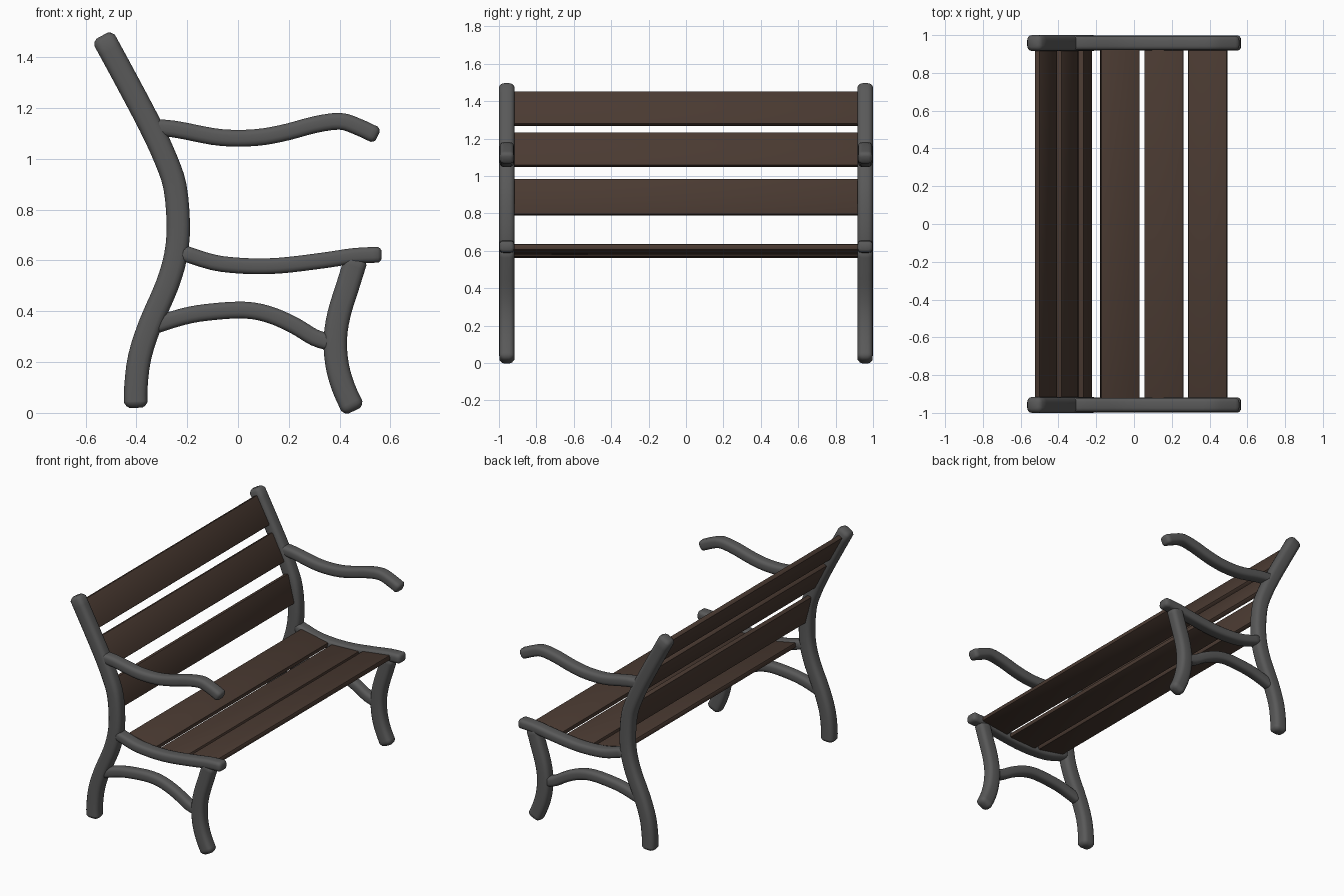
import bpy, bmesh, math
from mathutils import Vector

if "Cube" in bpy.data.objects:
    bpy.data.objects.remove(bpy.data.objects["Cube"])


def material(name, rgb):
    m = bpy.data.materials.new(name)
    m.diffuse_color = (*rgb, 1)
    m.use_nodes = True
    m.node_tree.nodes["Principled BSDF"].inputs["Base Color"].default_value = m.diffuse_color
    return m


IRON = material("dark_grey_iron", (0.1, 0.1, 0.1))
WOOD = material("dark_brown_wood", (0.068, 0.042, 0.031))


def finish(bm, name, mat):
    bmesh.ops.recalc_face_normals(bm, faces=bm.faces[:])
    mesh = bpy.data.meshes.new(name)
    bm.to_mesh(mesh)
    bm.free()
    mesh.materials.append(mat)
    ob = bpy.data.objects.new(name, mesh)
    bpy.context.collection.objects.link(ob)
    bpy.context.view_layer.objects.active = ob
    ob.select_set(True)
    bpy.ops.object.shade_smooth_by_angle(angle=math.radians(40))
    ob.select_set(False)
    return ob


def smooth_path(pts, steps=3):
    """Catmull-Rom curve through (x, z) points."""
    p = [Vector(q) for q in pts]
    p = [2 * p[0] - p[1]] + p + [2 * p[-1] - p[-2]]
    out = []
    for a, b, c, d in zip(p, p[1:], p[2:], p[3:]):
        for i in range(steps):
            t = i / steps
            out.append(0.5 * (2 * b + (c - a) * t + (2 * a - 5 * b + 4 * c - d) * t * t
                              + (3 * b - a - 3 * c + d) * t ** 3))
    return out + [p[-2]]


def section(w, h, r):
    """Rounded rectangle, w and h are half sizes."""
    out = []
    for k, (sx, sy) in enumerate([(1, 1), (-1, 1), (-1, -1), (1, -1)]):
        for j in range(4):
            a = math.radians(90 * k + 30 * j)
            out.append((sx * (w - r) + r * math.cos(a), sy * (h - r) + r * math.sin(a)))
    return out


def cast_bar(name, pts, half, depth, y):
    """Sweep a rounded bar along a path in the xz plane, with rounded ends."""
    path = smooth_path(pts)
    n = len(path)
    tans = [(path[min(i + 1, n - 1)] - path[max(i - 1, 0)]).normalized() for i in range(n)]
    cap = half * 0.45
    stations = [(path[0], tans[0], half * 0.45), (path[0] + tans[0] * cap * 0.35, tans[0], half * 0.2)]
    inner = [(q, t, 0) for q, t in zip(path, tans)
             if (q - path[0]).length > cap and (q - path[-1]).length > cap]
    stations += [(path[0] + tans[0] * cap, tans[0], 0)] + inner
    stations += [(path[-1] - tans[-1] * cap, tans[-1], 0),
                 (path[-1] - tans[-1] * cap * 0.35, tans[-1], half * 0.2),
                 (path[-1], tans[-1], half * 0.45)]
    bm = bmesh.new()
    rings = []
    for q, t, inset in stations:
        normal = Vector((-t.y, t.x))
        ring = []
        for u, v in section(half, depth, min(half, depth) * 0.65):
            u *= (half - inset) / half
            v *= (depth - inset) / depth
            c = q + normal * u
            ring.append(bm.verts.new((c.x, y + v, c.y)))
        rings.append(ring)
    m = len(rings[0])
    for a, b in zip(rings, rings[1:]):
        for i in range(m):
            bm.faces.new((a[i], a[(i + 1) % m], b[(i + 1) % m], b[i]))
    bm.faces.new(rings[0])
    bm.faces.new(rings[-1])
    finish(bm, name, IRON)


# Cast side frames: name, half thickness, half depth, centre line (x, z)
BARS = [
    ("back_post", 0.046, 0.042,
     [(-0.402, 0.02), (-0.402, 0.1), (-0.387, 0.22), (-0.345, 0.35), (-0.28, 0.5), (-0.245, 0.62),
      (-0.235, 0.74), (-0.248, 0.89), (-0.285, 1.0), (-0.345, 1.13), (-0.44, 1.31), (-0.535, 1.485)]),
    ("front_leg", 0.046, 0.040,
     [(0.468, 0.615), (0.432, 0.5), (0.398, 0.39), (0.383, 0.29), (0.39, 0.19), (0.415, 0.1), (0.457, 0.008)]),
    ("seat_rail", 0.031, 0.040,
     [(-0.23, 0.634), (-0.1, 0.593), (0.0, 0.58), (0.1, 0.577), (0.2, 0.583), (0.35, 0.602),
      (0.46, 0.618), (0.565, 0.623)]),
    ("armrest", 0.033, 0.038,
     [(-0.36, 1.125), (-0.25, 1.117), (-0.1, 1.088), (0.0, 1.081), (0.1, 1.087), (0.2, 1.107),
      (0.3, 1.134), (0.4, 1.148), (0.47, 1.127), (0.55, 1.09)]),
    ("stretcher", 0.033, 0.034,
     [(-0.35, 0.337), (-0.22, 0.378), (-0.12, 0.396), (0.02, 0.405), (0.12, 0.388), (0.22, 0.345),
      (0.3, 0.297), (0.37, 0.275)]),
]
for side, y in (("near", -0.958), ("far", 0.958)):
    for name, half, depth, pts in BARS:
        cast_bar(f"{side}_{name}", pts, half, depth, y)


def slat(name, a, b, thick=0.032):
    """Bevelled plank whose width runs from a to b in the xz plane."""
    a, b = Vector(a), Vector(b)
    t = (b - a).normalized()
    nrm = Vector((-t.y, t.x)) * thick / 2
    bm = bmesh.new()
    ring = [bm.verts.new((q.x, -0.925, q.y)) for q in (a - nrm, b - nrm, b + nrm, a + nrm)]
    face = bm.faces.new(ring)
    ext = bmesh.ops.extrude_face_region(bm, geom=[face])
    bmesh.ops.translate(bm, vec=(0, 1.85, 0),
                        verts=[v for v in ext["geom"] if isinstance(v, bmesh.types.BMVert)])
    bmesh.ops.bevel(bm, geom=bm.edges[:], offset=0.007, segments=2, profile=0.5, affect='EDGES')
    finish(bm, name, WOOD)


# Seat slats follow the dip of the seat rail
for i, (a, b) in enumerate([((-0.178, 0.622), (0.028, 0.582)),
                            ((0.055, 0.578), (0.262, 0.586)),
                            ((0.287, 0.594), (0.494, 0.621))]):
    slat(f"seat_slat_{i + 1}", a, b)

# Backrest slats follow the lean of the back posts
for i, (a, b) in enumerate([((-0.235, 0.792), (-0.282, 0.982)),
                            ((-0.308, 1.052), (-0.398, 1.228)),
                            ((-0.419, 1.272), (-0.514, 1.448))]):
    slat(f"back_slat_{i + 1}", a, b)
